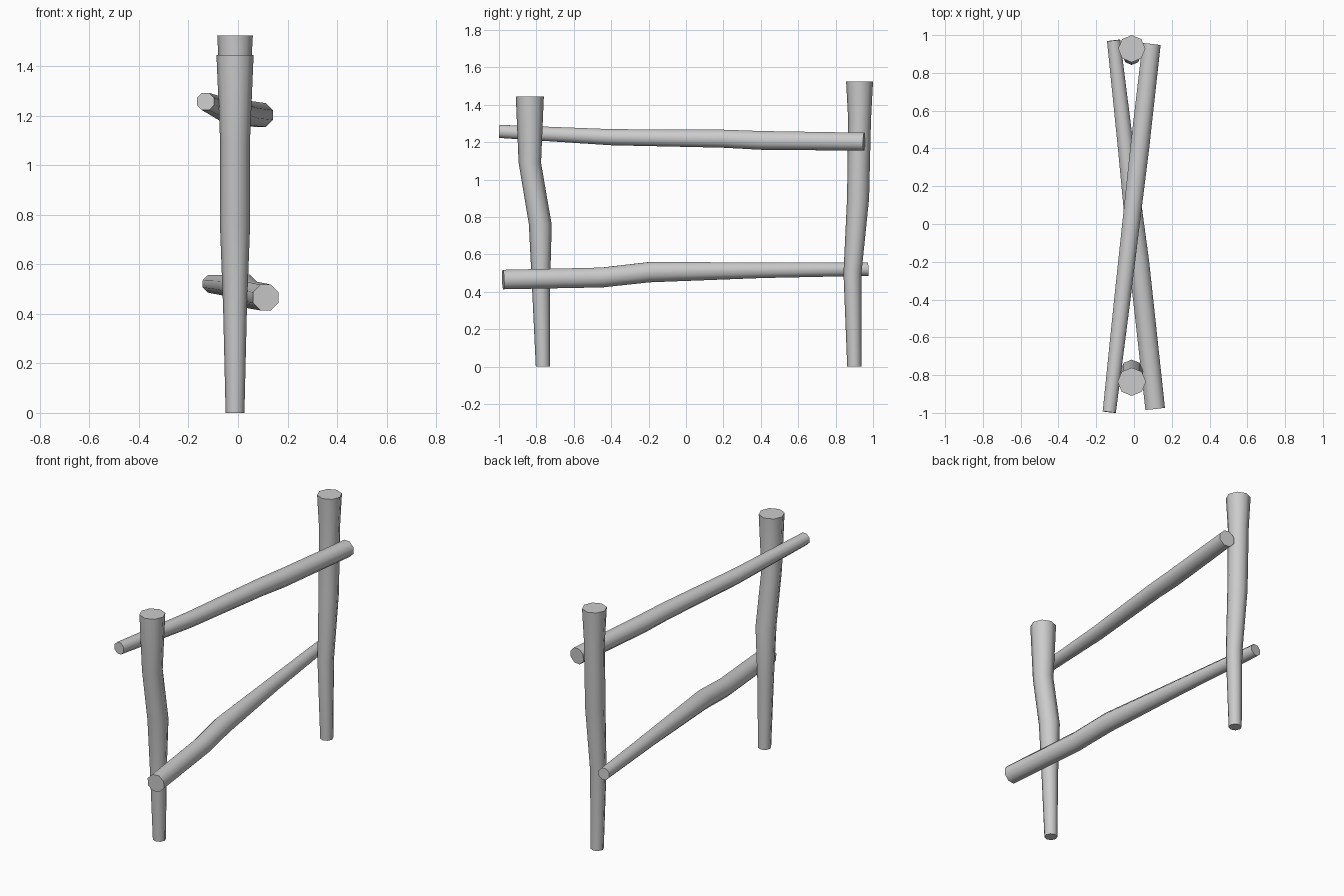
import bpy, bmesh, math
from mathutils import Vector

if "Cube" in bpy.data.objects:
    bpy.data.objects.remove(bpy.data.objects["Cube"])

SIDES = 8


def branch(name, stations, side_axis, turn=0.0):
    """Loft an eight-sided limb through (x, y, z, radius) stations."""
    bm = bmesh.new()
    pts = [Vector(s[:3]) for s in stations]
    rings = []
    for i, (p, s) in enumerate(zip(pts, stations)):
        # posts keep level rings, rails are cut square to their overall run
        t = (pts[-1] - pts[0]).normalized() if turn else Vector((0, 0, 1))
        u = (side_axis - t * side_axis.dot(t)).normalized()
        v = t.cross(u)
        r = s[3] / math.cos(turn)
        ring = []
        for k in range(SIDES):
            a = turn + 2 * math.pi * k / SIDES
            ring.append(bm.verts.new(p + u * r * math.cos(a) + v * r * math.sin(a)))
        rings.append(ring)
    for a, b in zip(rings, rings[1:]):
        for k in range(SIDES):
            n = (k + 1) % SIDES
            bm.faces.new((a[k], a[n], b[n], b[k]))
    bm.faces.new(rings[0][::-1])
    bm.faces.new(rings[-1])
    bmesh.ops.recalc_face_normals(bm, faces=bm.faces)
    mesh = bpy.data.meshes.new(name)
    bm.to_mesh(mesh)
    bm.free()
    obj = bpy.data.objects.new(name, mesh)
    bpy.context.collection.objects.link(obj)
    # round bark, crisp sawn ends
    bpy.ops.object.select_all(action='DESELECT')
    obj.select_set(True)
    bpy.context.view_layer.objects.active = obj
    bpy.ops.object.shade_smooth_by_angle(angle=math.radians(60))
    return obj


X = Vector((1, 0, 0))
PX = -0.012

# upright posts, thicker at the top
branch("front_post", [(PX, -0.765, 0, 0.038), (PX, -0.775, 0.42, 0.048),
                      (PX, -0.779, 0.76, 0.061), (PX, -0.835, 1.09, 0.060),
                      (PX, -0.835, 1.445, 0.075)], X)
branch("back_post", [(PX, 0.900, 0, 0.038), (PX, 0.890, 0.50, 0.048),
                     (PX, 0.920, 0.90, 0.059), (PX, 0.928, 1.32, 0.061),
                     (PX, 0.928, 1.525, 0.072)], X)

# crossing rails, each thin at one end
branch("upper_rail", [(-0.131, -0.996, 1.258, 0.035), (-0.062, -0.40, 1.227, 0.043),
                      (0.007, 0.20, 1.219, 0.048), (0.030, 0.40, 1.210, 0.050),
                      (0.093, 0.952, 1.203, 0.048)], X, math.pi / 8)
branch("lower_rail", [(0.112, -0.978, 0.466, 0.052), (0.054, -0.45, 0.477, 0.053),
                      (0.026, -0.20, 0.505, 0.054), (-0.043, 0.40, 0.516, 0.042),
                      (-0.108, 0.972, 0.521, 0.035)], X, math.pi / 8)
